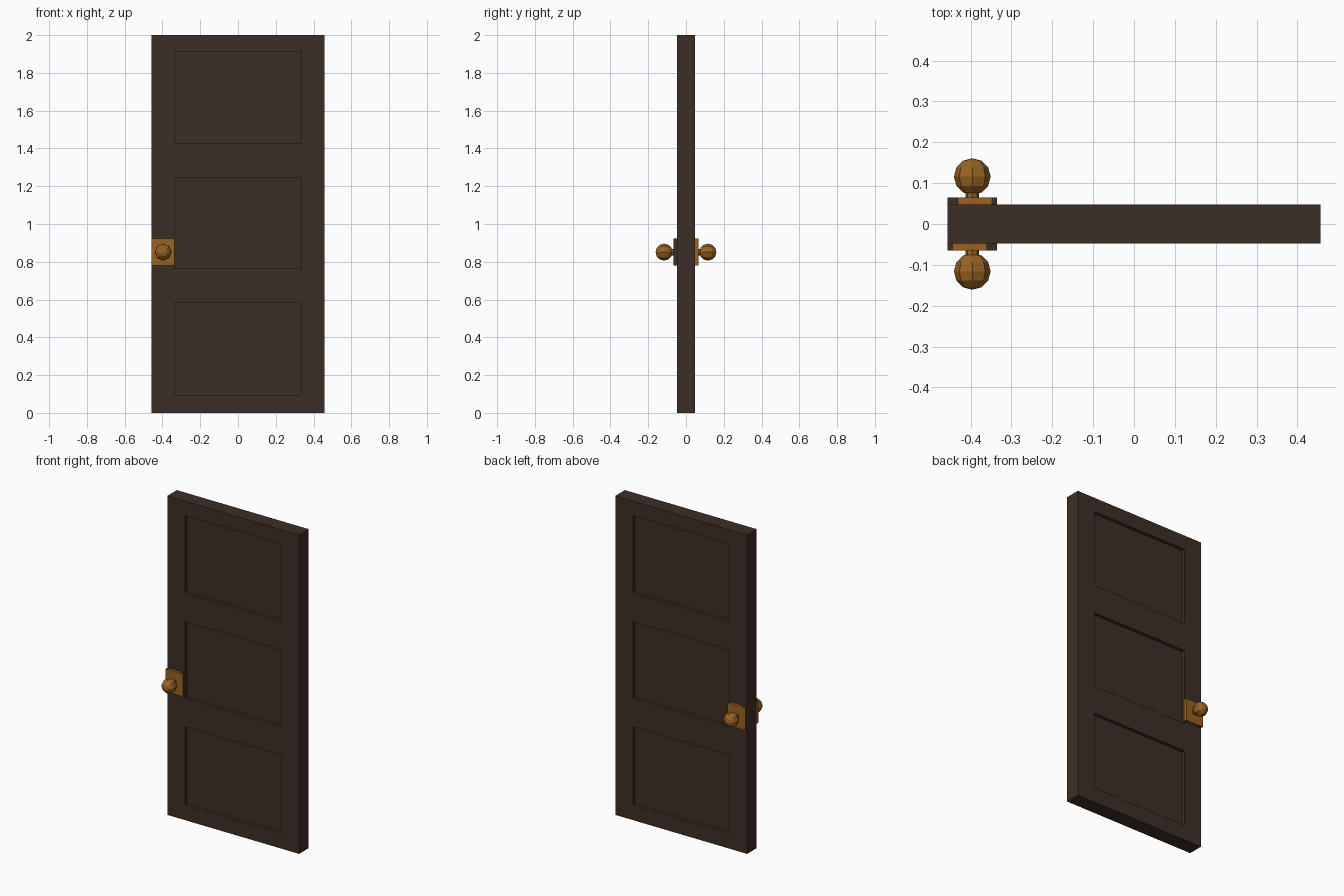
import bpy, bmesh, math
from mathutils import Matrix, Vector

if "Cube" in bpy.data.objects:
    bpy.data.objects.remove(bpy.data.objects["Cube"])


def material(name, rgb):
    m = bpy.data.materials.new(name)
    m.diffuse_color = (*rgb, 1)
    m.use_nodes = True
    m.node_tree.nodes["Principled BSDF"].inputs["Base Color"].default_value = m.diffuse_color
    return m


WOOD = material("dark wood", (0.046, 0.028, 0.019))
BRASS = material("old brass", (0.32, 0.125, 0.018))


def finish(bm, name, mats):
    bmesh.ops.recalc_face_normals(bm, faces=bm.faces[:])
    me = bpy.data.meshes.new(name)
    bm.to_mesh(me)
    bm.free()
    for m in mats:
        me.materials.append(m)
    ob = bpy.data.objects.new(name, me)
    bpy.context.collection.objects.link(ob)
    return ob


def box(x0, x1, y0, y1, z0, z1):
    bm = bmesh.new()
    bmesh.ops.create_cube(bm, size=1)
    for v in bm.verts:
        v.co = ((x0 + x1) / 2 + v.co.x * (x1 - x0),
                (y0 + y1) / 2 + v.co.y * (y1 - y0),
                (z0 + z1) / 2 + v.co.z * (z1 - z0))
    return bm


def cut(bm, co, no):
    bmesh.ops.bisect_plane(bm, geom=bm.verts[:] + bm.edges[:] + bm.faces[:],
                           plane_co=co, plane_no=no)


HW, HT, RECESS = 0.457, 0.0475, 0.02
PANEL_X = 0.335
PANELS = [(0.095, 0.585), (0.765, 1.245), (1.425, 1.91)]

# Door slab with three recessed panels on each side
bm = box(-HW, HW, -HT, HT, 0, 2)
for x in (-PANEL_X, PANEL_X):
    cut(bm, (x, 0, 0), (1, 0, 0))
for pair in PANELS:
    for z in pair:
        cut(bm, (0, 0, z), (0, 0, 1))
bm.normal_update()
targets = []
for f in bm.faces:
    c = f.calc_center_median()
    if abs(f.normal.y) > 0.9 and abs(c.x) < PANEL_X and any(a < c.z < b for a, b in PANELS):
        targets.append(f)
for f in bmesh.ops.extrude_discrete_faces(bm, faces=targets)["faces"]:
    for v in f.verts:
        v.co.y -= math.copysign(RECESS, v.co.y)
finish(bm, "door_slab", [WOOD])

# Handle sets: front one, and the same turned half round for the back
PX, PZ = -0.396, 0.851
for side, angle in (("front", 0), ("back", math.pi)):
    place = Matrix.Translation((PX, 0, PZ)) @ Matrix.Rotation(angle, 4, 'Z')

    # Plate: one dark side, brass strip along the top
    bm = box(-0.061, 0.061, -0.065, -HT, -0.071, 0.071)
    for x in (-0.047, 0.034):
        cut(bm, (x, 0, 0), (1, 0, 0))
    bm.normal_update()
    for f in bm.faces:
        c = f.calc_center_median()
        ends = abs(f.normal.z) > 0.9 and not -0.047 < c.x < 0.034
        if f.normal.x > 0.9 or ends:
            f.material_index = 1
    bm.transform(place)
    finish(bm, side + "_handle_plate", [BRASS, WOOD])

    # Neck
    turn = Matrix.Rotation(math.pi / 2, 4, 'X')
    bm = bmesh.new()
    bmesh.ops.create_cone(bm, cap_ends=True, segments=8, radius1=0.017, radius2=0.017,
                          depth=0.03, matrix=Matrix.Translation((0, -0.073, 0)) @ turn)
    bm.transform(place)
    finish(bm, side + "_knob_neck", [BRASS])

    # Faceted knob
    bm = bmesh.new()
    bmesh.ops.create_uvsphere(bm, u_segments=8, v_segments=6, radius=0.045,
                              matrix=Matrix.Translation((0, -0.116, 0)) @ turn)
    bm.transform(place)
    finish(bm, side + "_knob", [BRASS])
